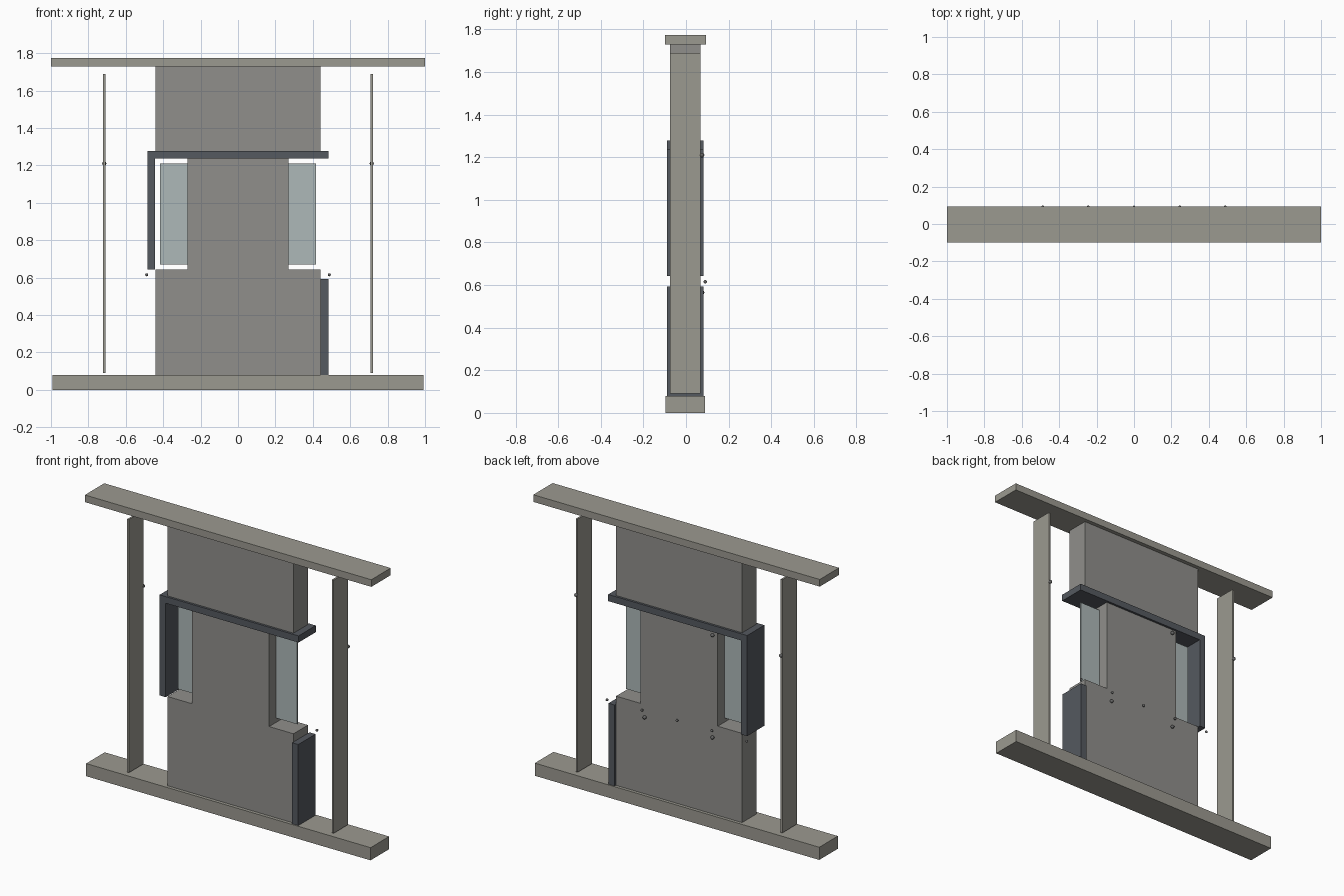
import bpy, bmesh

if "Cube" in bpy.data.objects:
    bpy.data.objects.remove(bpy.data.objects["Cube"])


def material(name, rgb):
    m = bpy.data.materials.new(name)
    m.diffuse_color = (*rgb, 1)
    m.use_nodes = True
    m.node_tree.nodes["Principled BSDF"].inputs["Base Color"].default_value = m.diffuse_color
    return m


STONE = material("warm_stone", (0.33, 0.32, 0.28))
PANEL = material("panel_grey", (0.28, 0.275, 0.26))
TRIM = material("dark_trim", (0.09, 0.10, 0.115))
GLASS = material("pale_glass", (0.42, 0.48, 0.48))
METAL = material("metal_grey", (0.13, 0.13, 0.13))


def add_mesh(name, bm, mat):
    bmesh.ops.recalc_face_normals(bm, faces=bm.faces)
    mesh = bpy.data.meshes.new(name)
    bm.to_mesh(mesh)
    bm.free()
    mesh.materials.append(mat)
    ob = bpy.data.objects.new(name, mesh)
    bpy.context.collection.objects.link(ob)
    return ob


def prism(name, profile, y0, y1, mat):
    """Extrude an x-z outline from y0 to y1."""
    bm = bmesh.new()
    face = bm.faces.new([bm.verts.new((x, y0, z)) for x, z in profile])
    ext = bmesh.ops.extrude_face_region(bm, geom=[face])["geom"]
    bmesh.ops.translate(bm, vec=(0, y1 - y0, 0),
                        verts=[v for v in ext if isinstance(v, bmesh.types.BMVert)])
    return add_mesh(name, bm, mat)


def box(name, x0, x1, y0, y1, z0, z1, mat):
    return prism(name, [(x0, z0), (x1, z0), (x1, z1), (x0, z1)], y0, y1, mat)


def ball(name, x, y, z, r):
    bm = bmesh.new()
    bmesh.ops.create_uvsphere(bm, u_segments=16, v_segments=10, radius=r)
    bmesh.ops.translate(bm, vec=(x, y, z), verts=bm.verts)
    for f in bm.faces:
        f.smooth = True
    return add_mesh(name, bm, METAL)


# Floor and roof slabs
box("base_slab", -0.993, 0.993, -0.096, 0.089, 0, 0.08, STONE)
box("top_slab", -1, 1, -0.0985, 0.0945, 1.729, 1.774, STONE)

# Central wall with a notch on each side for the windows
half = [(0.44, 0.08), (0.44, 0.643), (0.27, 0.643),
        (0.27, 1.237), (0.44, 1.237), (0.44, 1.773)]
outline = half + [(-x, z) for x, z in reversed(half)]
prism("central_wall", outline, -0.075, 0.069, PANEL)

# Dark trims: crossbar, upper left jamb, lower right jamb
TY = (-0.089, 0.083)
box("trim_crossbar", -0.485, 0.485, *TY, 1.236, 1.278, TRIM)
box("trim_upper_left", -0.485, -0.443, *TY, 0.643, 1.236, TRIM)
box("trim_lower_right", 0.441, 0.483, *TY, 0.08, 0.592, TRIM)

# Mirrored windows, thin side fins and their knobs
for side, s in (("left", -1), ("right", 1)):
    box(f"window_glass_{side}", *sorted((s * 0.265, s * 0.417)),
        -0.005, 0.003, 0.67, 1.21, GLASS)
    box(f"side_fin_{side}", s * 0.715 - 0.006, s * 0.715 + 0.006,
        -0.075, 0.069, 0.09, 1.688, STONE)
    ball(f"fin_knob_{side}", s * 0.715, 0.075, 1.21, 0.011)
    ball(f"wall_knob_{side}", s * 0.237, 0.075, 0.565, 0.011)

# Single knob high on the rear wall, and a row of small studs
ball("upper_wall_knob", -0.237, 0.075, 1.21, 0.011)
for i in range(5):
    ball(f"rear_stud_{i + 1}", -0.488 + 0.244 * i, 0.0905, 0.615, 0.008)
